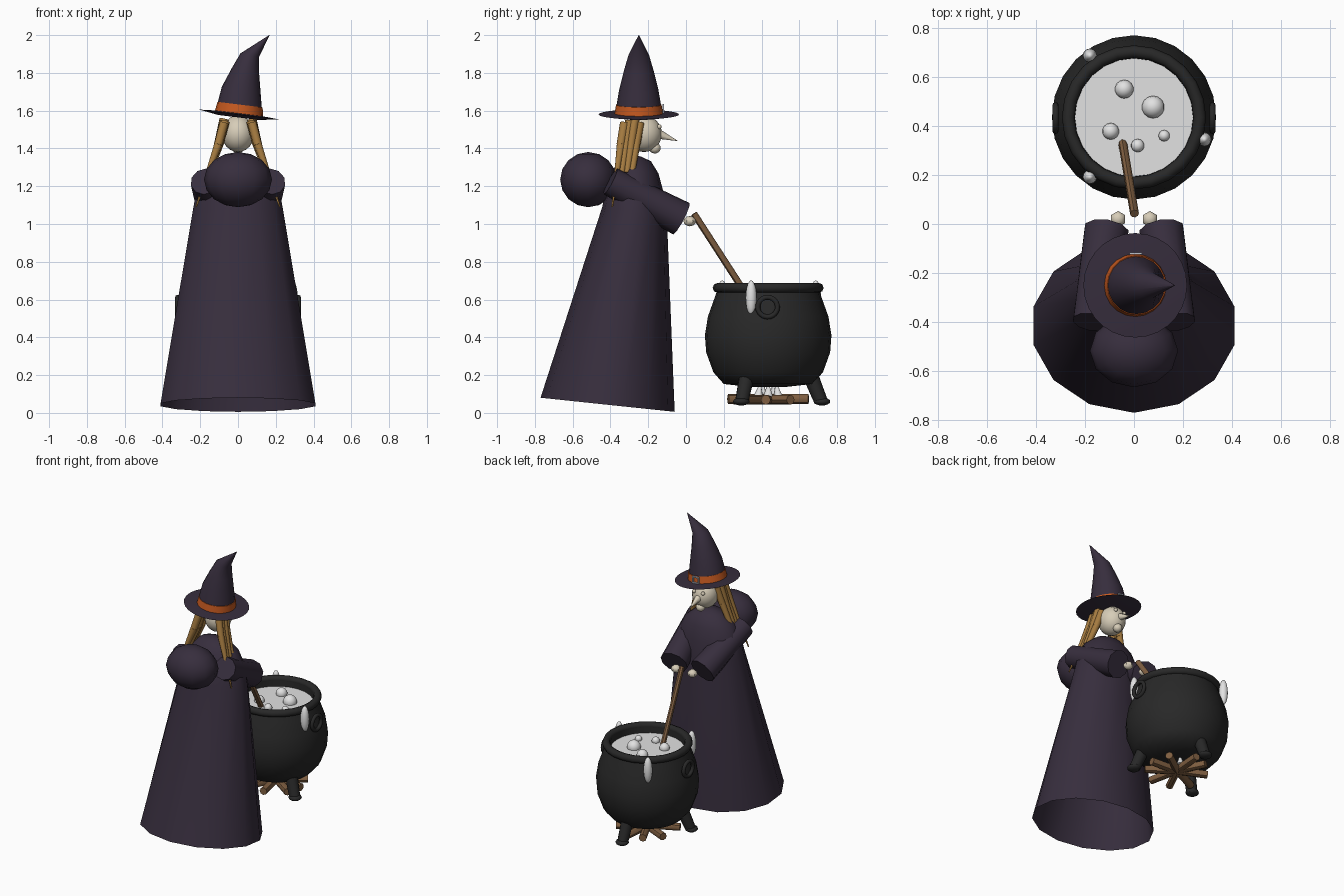
import bpy, bmesh, math, random
from mathutils import Vector, Matrix

random.seed(4)
cube = bpy.data.objects.get("Cube")
if cube:
    bpy.data.objects.remove(cube, do_unlink=True)


def material(name, *rgb):
    m = bpy.data.materials.new(name)
    m.use_nodes = True
    m.diffuse_color = (*rgb, 1)
    bsdf = m.node_tree.nodes["Principled BSDF"]
    bsdf.inputs["Base Color"].default_value = (*rgb, 1)
    bsdf.inputs["Roughness"].default_value = 0.8
    return m


CLOTH = material("dark purple cloth", .038, .027, .047)
ORANGE = material("orange band", .56, .1, .014)
HAIR = material("straw hair", .38, .2, .052)
SKIN = material("pale skin", .68, .61, .48)
IRON = material("black iron", .021, .021, .021)
WOOD = material("brown wood", .21, .112, .052)
BREW = material("pale brew", .76, .76, .76)
SILVER = material("silver buckle", .5, .54, .62)


def finish(name, bm, mat, angle=45):
    bmesh.ops.recalc_face_normals(bm, faces=bm.faces[:])
    me = bpy.data.meshes.new(name)
    bm.to_mesh(me)
    bm.free()
    me.materials.append(mat)
    ob = bpy.data.objects.new(name, me)
    bpy.context.collection.objects.link(ob)
    bpy.ops.object.select_all(action='DESELECT')
    ob.select_set(True)
    bpy.context.view_layer.objects.active = ob
    bpy.ops.object.shade_smooth_by_angle(angle=math.radians(angle))


def loft(name, mat, rings, n=14, axis='X', bottom=True, top=True):
    """Skin rings of (centre, radius x, radius y, tilt in degrees about axis)."""
    bm = bmesh.new()
    loops = []
    for centre, rx, ry, tilt in rings:
        rot = Matrix.Rotation(math.radians(tilt), 3, axis)
        loop = []
        for i in range(n):
            a = math.tau * i / n - math.pi / 2
            loop.append(bm.verts.new(Vector(centre) + rot @ Vector((rx * math.cos(a), ry * math.sin(a), 0))))
        loops.append(loop)
    for low, high in zip(loops, loops[1:]):
        for i in range(n):
            j = (i + 1) % n
            bm.faces.new((low[i], low[j], high[j], high[i]))
    if bottom:
        bm.faces.new(loops[0])
    if top:
        bm.faces.new(loops[-1])
    finish(name, bm, mat)


def ball(name, mat, centre, radii, u=16, v=10):
    bm = bmesh.new()
    bmesh.ops.create_uvsphere(bm, u_segments=u, v_segments=v, radius=1)
    bmesh.ops.scale(bm, vec=radii, verts=bm.verts)
    bmesh.ops.translate(bm, vec=centre, verts=bm.verts)
    finish(name, bm, mat)


def rod(name, mat, a, b, r1, r2, n=10):
    a, b = Vector(a), Vector(b)
    bm = bmesh.new()
    place = Matrix.Translation((a + b) / 2) @ (b - a).to_track_quat('Z', 'Y').to_matrix().to_4x4()
    bmesh.ops.create_cone(bm, cap_ends=True, segments=n, radius1=r1, radius2=r2,
                          depth=(b - a).length, matrix=place)
    finish(name, bm, mat)


def torus(name, centre, major, minor, rotation=(0, 0, 0)):
    bpy.ops.mesh.primitive_torus_add(location=centre, rotation=rotation, major_radius=major,
                                     minor_radius=minor, major_segments=24, minor_segments=8)
    ob = bpy.context.object
    ob.name = name
    ob.data.materials.append(IRON)
    bpy.ops.object.shade_smooth_by_angle(angle=math.radians(50))


# Hollow robe leaning towards the pot, with rounded shoulders and a hunched back
loft("robe", CLOTH, [((0, -.415, .043), .42, .357, -6), ((0, -.273, 1.07), .245, .172, -6),
                     ((0, -.27, 1.19), .222, .15, -6), ((0, -.265, 1.28), .175, .12, -6),
                     ((0, -.26, 1.34), .1, .075, -6), ((0, -.26, 1.36), .03, .02, -6)], bottom=False)
ball("hump", CLOTH, (0, -.517, 1.235), (.18, .149, .146), 12, 8)

# Head with pointed nose, chin and eyes
ball("head", SKIN, (0, -.222, 1.478), (.086, .094, .097), 20, 12)
rod("nose", SKIN, (0, -.15, 1.478), (0, -.045, 1.44), .027, .001)
ball("chin", SKIN, (0, -.165, 1.402), (.031, .031, .029), 12, 8)

for side, word in ((-1, "right"), (1, "left")):
    ball(word + "_eye", SKIN, (side * .035, -.142, 1.515), (.013, .013, .013), 10, 6)
    rod(word + "_sleeve", CLOTH, (side * .175, -.40, 1.225), (side * .112, -.025, 1.028), .077, .094, 10)
    ball(word + "_hand", SKIN, (side * .065, .02, 1.015), (.033, .033, .027), 6, 6)
    # Locks hanging from under the brim, bending outwards over the shoulders
    for k in range(4):
        y = -.325 + .027 * k
        inset = .006 * (k % 2)
        knee = Vector((side * (.105 - inset), y - .02, 1.42))
        end = (side * .152, y - .042, 1.27) if k else (side * .222, -.39, 1.09)
        rod(f"{word}_lock_{k}_upper", HAIR, (side * (.074 - inset), y, 1.535 + .01 * (k % 3)), knee, .025, .023, 8)
        rod(f"{word}_lock_{k}_lower", HAIR, knee, end, .023, .017 if k else .004, 8)

# Bent pointed hat with a shallow dished brim
HAT_Y = -.25
loft("hat_brim", CLOTH, [((.003, HAT_Y, 1.564), .11, .11, 7), ((.005, HAT_Y, 1.58), .213, .213, 7),
                         ((.006, HAT_Y, 1.586), .12, .12, 7)], 28, 'Y')
loft("hat_crown", CLOTH, [((.005, HAT_Y, 1.58), .126, .126, 7), ((.017, HAT_Y, 1.71), .104, .104, 9),
                          ((.04, HAT_Y, 1.81), .074, .079, 13), ((.062, HAT_Y, 1.893), .05, .055, 12),
                          ((.166, HAT_Y, 2.0), .001, .001, 12)], 20, 'Y')
loft("hat_band", ORANGE, [((.005, HAT_Y, 1.582), .1285, .1285, 7), ((.011, HAT_Y, 1.632), .1205, .1205, 7)], 20, 'Y')


# Open square buckle made of four bars
def bar(name, x, z, w, h):
    bm = bmesh.new()
    bmesh.ops.create_cube(bm, size=1)
    bmesh.ops.scale(bm, vec=(w, .009, h), verts=bm.verts)
    bmesh.ops.translate(bm, vec=(x, HAT_Y + .13, z), verts=bm.verts)
    finish(name, bm, SILVER)


for s in (-1, 1):
    bar(f"buckle_upright_{s}", .007 + s * .021, 1.609, .008, .05)
    bar(f"buckle_rail_{s}", .007, 1.609 + s * .021, .05, .008)

# Stirring stick
rod("stirring_stick", WOOD, (.002, .042, 1.055), (-.046, .33, .61), .018, .018, 8)

# Cauldron: lathed pot, rolled rim, ring handles
CY = .435
profile = [(.1, .138), (.235, .153), (.29, .215), (.328, .32), (.335, .41), (.319, .51),
           (.285, .605), (.265, .665), (.243, .66), (.24, .6)]
loft("cauldron", IRON, [((0, CY, z), r, r, 0) for r, z in profile], 24, top=False)
torus("cauldron_rim", (0, CY, .662), .268, .026)
for s in (-1, 1):
    torus(f"ring_handle_{s}", (s * .32, CY - .003, .56), .052, .013, (0, math.radians(90), 0))

# Three splayed legs with rounded feet
for k in range(3):
    a = math.radians(90 + 120 * k)
    d = Vector((math.cos(a), math.sin(a), 0))
    c = Vector((0, CY, 0))
    rod(f"cauldron_leg_{k}", IRON, c + d * .215 + Vector((0, 0, .22)), c + d * .28 + Vector((0, 0, .06)), .042, .036)
    ball(f"cauldron_foot_{k}", IRON, c + d * .285 + Vector((0, 0, .06)), (.044, .044, .021), 12, 8)

# Brew surface, bubbles and drips over the rim
loft("brew", BREW, [((0, CY, .6), .243, .243, 0), ((0, CY, .62), .243, .243, 0)], 24)
for k, (x, y, r) in enumerate([(-.04, .55, .038), (.078, .477, .046), (-.095, .378, .034),
                               (.015, .32, .027), (.123, .36, .023)]):
    ball(f"bubble_{k}", BREW, (x, y, .628), (r, r, r), 14, 8)
for k, (x, y) in enumerate([(-.18, .687), (-.18, .192), (.287, .345)]):
    ball(f"drip_{k}", BREW, (x, y, .61), (.029, .029, .092), 12, 10)

# Fire: radiating logs and pale flames
for k in range(9):
    a = math.tau * k / 9 + random.uniform(-.12, .12)
    d = Vector((math.cos(a), math.sin(a), 0))
    z = Vector((0, CY, random.uniform(.069, .075)))
    rod(f"log_{k}", WOOD, z, z + d * random.uniform(.195, .22), .026, .026, 8)
for k in range(5):
    a = math.tau * k / 5
    x, y = .05 * math.cos(a), CY + .055 * math.sin(a)
    rod(f"flame_{k}", BREW, (x, y, .085), (x * .8, CY + (y - CY) * .8, .155), .026, .004, 8)
